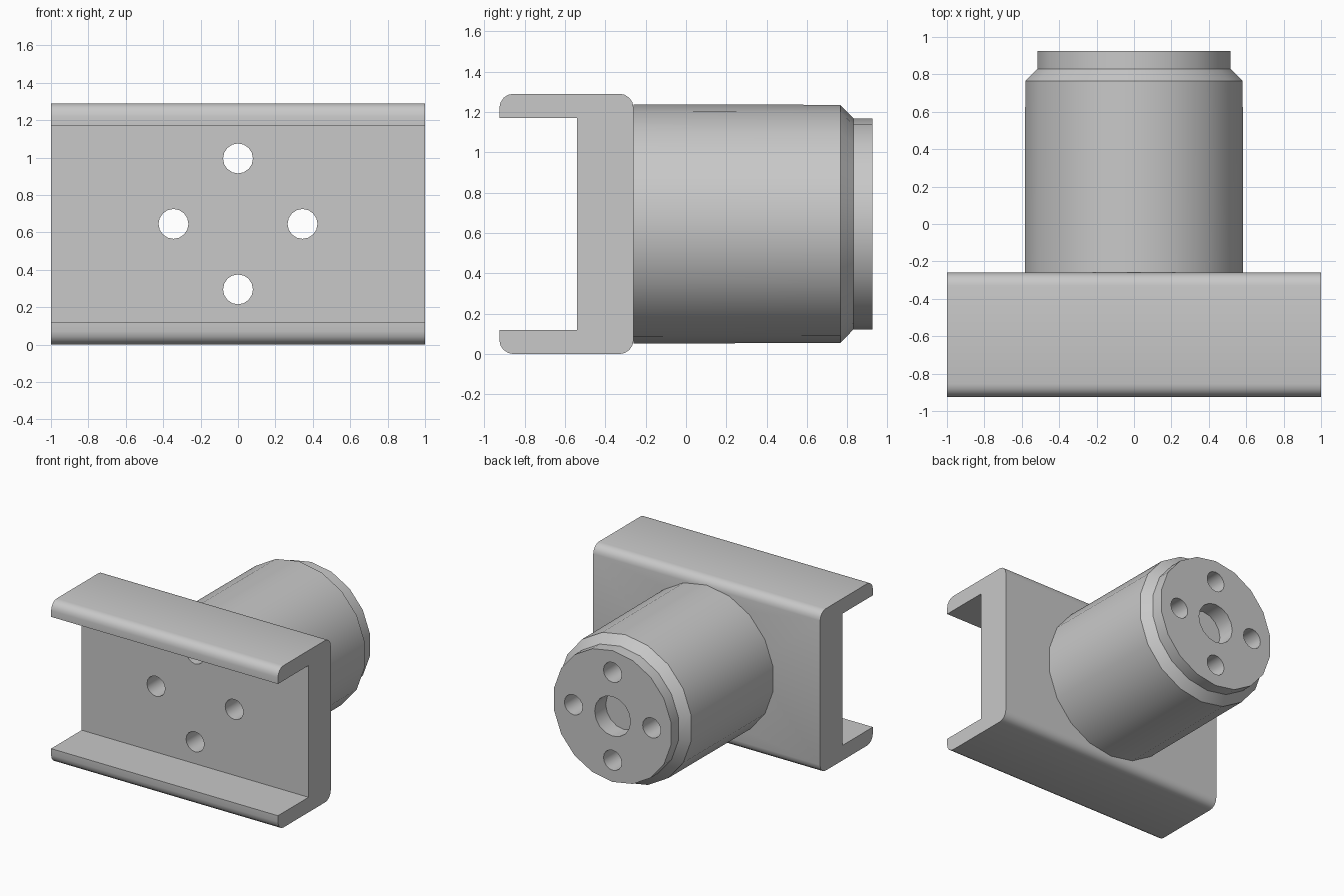
import bpy, bmesh
from math import sin, cos, pi

if "Cube" in bpy.data.objects:
    bpy.data.objects.remove(bpy.data.objects["Cube"])

AXIS_Z = 0.645          # height of the hub axis
BACK, WEB, FRONT = 0.925, -0.26, -0.925

grey = bpy.data.materials.new("plain grey")
grey.use_nodes = True
grey.diffuse_color = (0.58, 0.58, 0.58, 1)
grey.node_tree.nodes["Principled BSDF"].inputs["Base Color"].default_value = grey.diffuse_color


def make_object(name, bm):
    bmesh.ops.recalc_face_normals(bm, faces=bm.faces)
    mesh = bpy.data.meshes.new(name)
    bm.to_mesh(mesh)
    bm.free()
    mesh.materials.append(grey)
    obj = bpy.data.objects.new(name, mesh)
    bpy.context.collection.objects.link(obj)
    return obj


def lathe_y(name, profile, sides, x=0, z=AXIS_Z):
    """Closed solid turned about the y direction from (radius, y) pairs."""
    bm = bmesh.new()
    rings = []
    for r, y in profile:
        angles = [pi / 2 + 2 * pi * i / sides for i in range(sides)]
        rings.append([bm.verts.new((x + r * cos(a), y, z + r * sin(a))) for a in angles])
    for a, b in zip(rings, rings[1:]):
        for i in range(sides):
            j = (i + 1) % sides
            bm.faces.new((a[i], a[j], b[j], b[i]))
    bm.faces.new(rings[0])
    bm.faces.new(rings[-1])
    return make_object(name, bm)


def activate(obj):
    bpy.ops.object.select_all(action="DESELECT")
    obj.select_set(True)
    bpy.context.view_layer.objects.active = obj


def cut(obj, cutter):
    activate(obj)
    mod = obj.modifiers.new("hole", "BOOLEAN")
    mod.operation = "DIFFERENCE"
    mod.solver = "EXACT"
    mod.object = cutter
    bpy.ops.object.modifier_apply(modifier=mod.name)


# C-shaped channel: extruded profile with rounded outer corners
HEIGHT, WALL, RECESS = 1.29, 0.12, -0.54
profile = [(FRONT, 0), (WEB, 0), (WEB, HEIGHT), (FRONT, HEIGHT),
           (FRONT, HEIGHT - WALL), (RECESS, HEIGHT - WALL), (RECESS, WALL), (FRONT, WALL)]
bm = bmesh.new()
face = bm.faces.new([bm.verts.new((-1, y, z)) for y, z in profile])
new = bmesh.ops.extrude_face_region(bm, geom=[face])["geom"]
bmesh.ops.translate(bm, vec=(2, 0, 0), verts=[v for v in new if isinstance(v, bmesh.types.BMVert)])
outer = [e for e in bm.edges
         if abs(e.verts[0].co.x - e.verts[1].co.x) > 1
         and (e.verts[0].co.z < 0.01 or e.verts[0].co.z > HEIGHT - 0.01)]
bmesh.ops.bevel(bm, geom=outer, offset=0.07, segments=4, profile=0.5, affect="EDGES")
channel = make_object("channel_bracket", bm)

# Hub: cylinder with a chamfer and a narrower end collar
hub = lathe_y("hub_cylinder",
              [(0.593, WEB), (0.59, 0.765), (0.523, 0.83), (0.523, BACK)], 18)

# Four bolt holes through both parts
for x, z in ((0.345, 0), (-0.345, 0), (0, 0.35), (0, -0.35)):
    drill = lathe_y("drill", [(0.08, -1.2), (0.08, 1.2)], 16, x, AXIS_Z + z)
    cut(channel, drill)
    cut(hub, drill)
    bpy.data.objects.remove(drill)

# Shallow blind bore in the end collar
drill = lathe_y("drill", [(0.158, BACK - 0.14), (0.158, 1.2)], 16)
cut(hub, drill)
bpy.data.objects.remove(drill)

for obj in (channel, hub):
    activate(obj)
    bpy.ops.object.shade_smooth_by_angle(angle=pi / 6)
